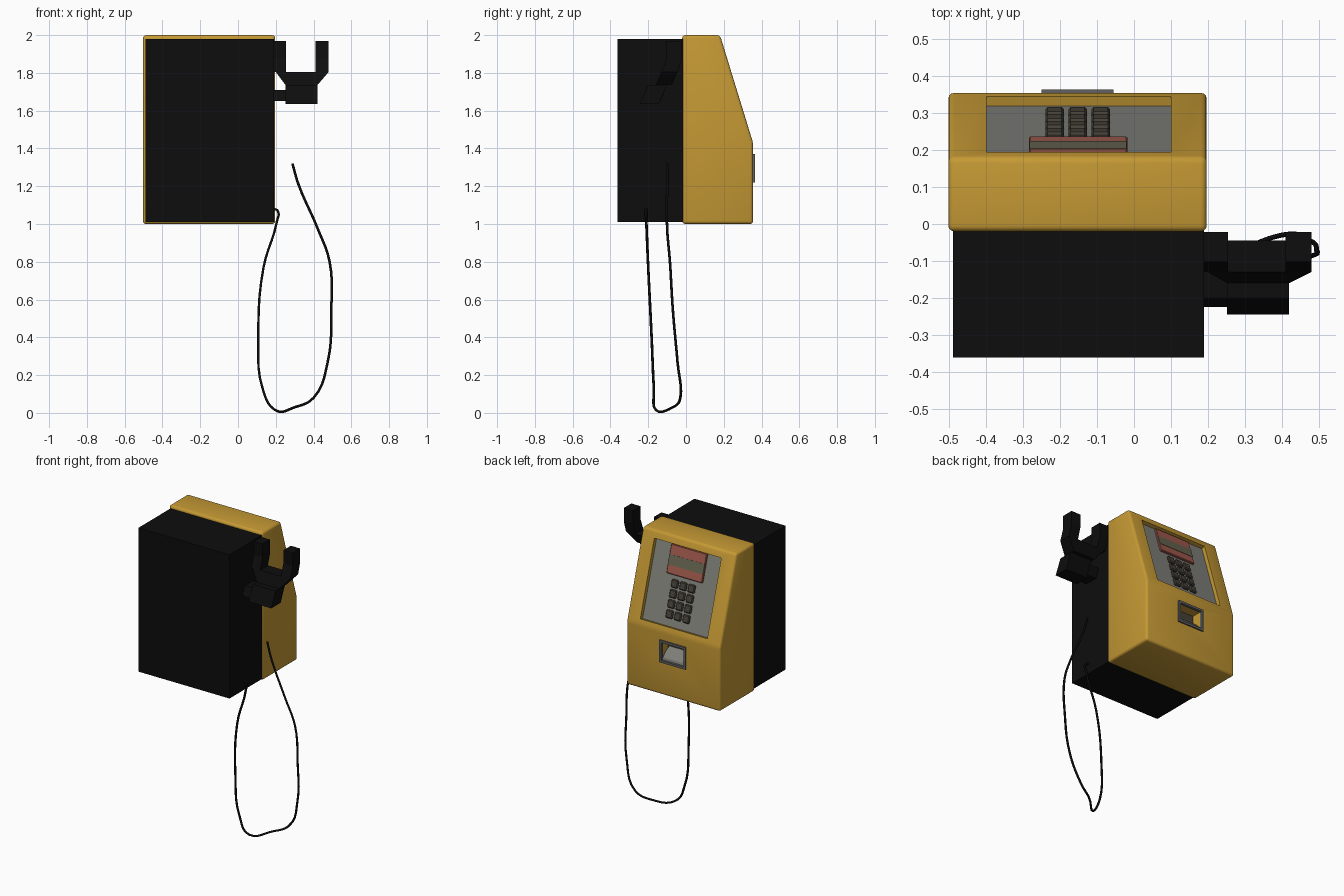
import bpy, bmesh, math
from mathutils import Vector

cube = bpy.data.objects.get("Cube")
if cube:
    bpy.data.objects.remove(cube, do_unlink=True)


def material(name, r, g, b):
    m = bpy.data.materials.new(name)
    m.use_nodes = True
    m.diffuse_color = (r, g, b, 1)
    node = m.node_tree.nodes["Principled BSDF"]
    node.inputs["Base Color"].default_value = (r, g, b, 1)
    node.inputs["Roughness"].default_value = 0.7
    return m


YELLOW = material("mustard yellow", 0.56, 0.32, 0.035)
BLACK = material("black", 0.004, 0.004, 0.004)
GREY = material("panel grey", 0.21, 0.215, 0.19)
RED = material("dull red", 0.34, 0.1, 0.07)
SCREEN = material("screen green grey", 0.13, 0.125, 0.08)
KEY = material("key brown", 0.06, 0.052, 0.04)
FRAME = material("frame grey", 0.12, 0.12, 0.12)


def prism(bm, ring_a, ring_b):
    """Closed solid between two matching rings of points."""
    a = [bm.verts.new(p) for p in ring_a]
    b = [bm.verts.new(p) for p in ring_b]
    bm.faces.new(a)
    bm.faces.new(b)
    for i in range(len(a)):
        j = (i + 1) % len(a)
        bm.faces.new((a[i], a[j], b[j], b[i]))


def finish(bm, name, mat=None, bevel=0, segments=1):
    bmesh.ops.recalc_face_normals(bm, faces=bm.faces)
    if bevel:
        bmesh.ops.bevel(bm, geom=list(bm.edges), offset=bevel, segments=segments,
                        profile=0.5, affect='EDGES')
    mesh = bpy.data.meshes.new(name)
    bm.to_mesh(mesh)
    bm.free()
    ob = bpy.data.objects.new(name, mesh)
    bpy.context.collection.objects.link(ob)
    if mat:
        mesh.materials.append(mat)
    return ob


def rect(x0, x1, y0, y1, place):
    return [place(x, y) for x, y in ((x0, y0), (x1, y0), (x1, y1), (x0, y1))]


def box(name, x, y, z, mat=None, bevel=0):
    bm = bmesh.new()
    prism(bm, *[rect(*x, *y, lambda a, b: (a, b, h)) for h in z])
    return finish(bm, name, mat, bevel)


# Coordinates on the sloping face: x across, v up the slope, n outward
FOOT, TOP = Vector((0, 0.355, 1.43)), Vector((0, 0.18, 2.0))
UP = (TOP - FOOT).normalized()
OUT = Vector((0, UP.z, -UP.y))


def on_slope(x, v, n):
    return FOOT + Vector((x, 0, 0)) + UP * v + OUT * n


def slope_box(name, x, v, n, mat=None, bevel=0):
    bm = bmesh.new()
    prism(bm, *[rect(*x, *v, lambda a, b: on_slope(a, b, h)) for h in n])
    return finish(bm, name, mat, bevel)


def activate(ob):
    bpy.ops.object.select_all(action='DESELECT')
    ob.select_set(True)
    bpy.context.view_layer.objects.active = ob


def cut(ob, cutter):
    cutter.hide_render = True
    mod = ob.modifiers.new("cut", 'BOOLEAN')
    mod.operation = 'DIFFERENCE'
    mod.solver = 'EXACT'
    mod.object = cutter
    activate(ob)
    bpy.ops.object.modifier_apply(modifier=mod.name)
    bpy.data.objects.remove(cutter, do_unlink=True)


# Yellow housing with recesses for the panel and the coin return
profile = [(-0.02, 1), (0.355, 1), (FOOT.y, FOOT.z), (TOP.y, TOP.z), (-0.02, 2)]
bm = bmesh.new()
prism(bm, *[[(x, y, z) for y, z in profile] for x in (-0.503, 0.197)])
housing = finish(bm, "housing", YELLOW, 0.016, 3)
cut(housing, slope_box("panel_cutter", (-0.4, 0.1), (0.035, 0.545), (-0.03, 0.05)))
cut(housing, box("coin_cutter", (-0.24, -0.06), (0.27, 0.4), (1.23, 1.36)))
activate(housing)
bpy.ops.object.shade_smooth_by_angle(angle=math.radians(35))

# Black rear case
box("case", (-0.49, 0.19), (-0.362, -0.015), (1.01, 1.98), BLACK)

# Control panel, display and keypad
slope_box("panel", (-0.4, 0.1), (0.035, 0.545), (-0.031, -0.026), GREY)
slope_box("display_body", (-0.285, -0.018), (0.355, 0.54), (-0.03, -0.013), RED, 0.004)
slope_box("display_screen", (-0.283, -0.02), (0.41, 0.475), (-0.014, -0.011), SCREEN)
for row in range(4):
    for col in range(3):
        x, v = -0.24 + col * 0.0625, 0.085 + row * 0.064
        slope_box(f"key_{row}_{col}", (x, x + 0.05), (v, v + 0.052),
                  (-0.03, -0.012), KEY, 0.006)

# Coin return: frame, dark back and sloping chute
for name, x, z in (("top", (-0.25, -0.055), (1.355, 1.37)),
                   ("bottom", (-0.25, -0.055), (1.22, 1.235)),
                   ("right", (-0.25, -0.236), (1.235, 1.355)),
                   ("left", (-0.069, -0.055), (1.235, 1.355))):
    box("coin_frame_" + name, x, (0.345, 0.364), z, FRAME)
box("coin_back", (-0.24, -0.06), (0.268, 0.275), (1.23, 1.36), KEY)
bm = bmesh.new()
chute = [(0.275, 1.23), (0.35, 1.23), (0.345, 1.25), (0.31, 1.285), (0.275, 1.3)]
prism(bm, *[[(x, y, z) for y, z in chute] for x in (-0.236, -0.069)])
finish(bm, "coin_chute", GREY)

# Handset hook: lofted pieces, each between two levels (z, front y, depth, x range)
bm = bmesh.new()


def loft(low, high):
    prism(bm, *[rect(*x, y, y + d, lambda a, b: (a, b, z)) for z, y, d, x in (low, high)])


BLOCK = (0.252, 0.42)
loft((1.635, -0.245, 0.1, BLOCK), (1.735, -0.2, 0.1, BLOCK))
loft((1.735, -0.16, 0.085, BLOCK), (1.805, -0.13, 0.085, (0.2, 0.48)))
for prong in ((0.19, 0.255), (0.41, 0.48)):
    loft((1.805, -0.13, 0.085, prong), (1.88, -0.102, 0.08, prong))
    loft((1.88, -0.102, 0.08, prong), (1.97, -0.102, 0.08, prong))
loft((1.65, -0.225, 0.09, (0.18, 0.26)), (1.71, -0.2, 0.09, (0.18, 0.26)))
finish(bm, "handset_hook", BLACK)

# Hanging cord
path = [(0.18, -0.21, 1.08), (0.21, -0.212, 1.07), (0.205, -0.21, 1.01),
        (0.135, -0.2, 0.77), (0.108, -0.182, 0.4), (0.13, -0.17, 0.13),
        (0.195, -0.16, 0.016), (0.3, -0.07, 0.03), (0.4, -0.03, 0.08),
        (0.475, -0.045, 0.27), (0.494, -0.07, 0.55), (0.485, -0.085, 0.8),
        (0.42, -0.1, 0.98), (0.32, -0.1, 1.21), (0.288, -0.1, 1.32)]
curve = bpy.data.curves.new("cord", 'CURVE')
curve.dimensions = '3D'
curve.bevel_depth = 0.007
curve.bevel_resolution = 1
curve.resolution_u = 5
curve.use_fill_caps = True
spline = curve.splines.new('BEZIER')
spline.bezier_points.add(len(path) - 1)
for point, co in zip(spline.bezier_points, path):
    point.co = co
    point.handle_left_type = point.handle_right_type = 'AUTO'
curve.materials.append(BLACK)
bpy.context.collection.objects.link(bpy.data.objects.new("cord", curve))
